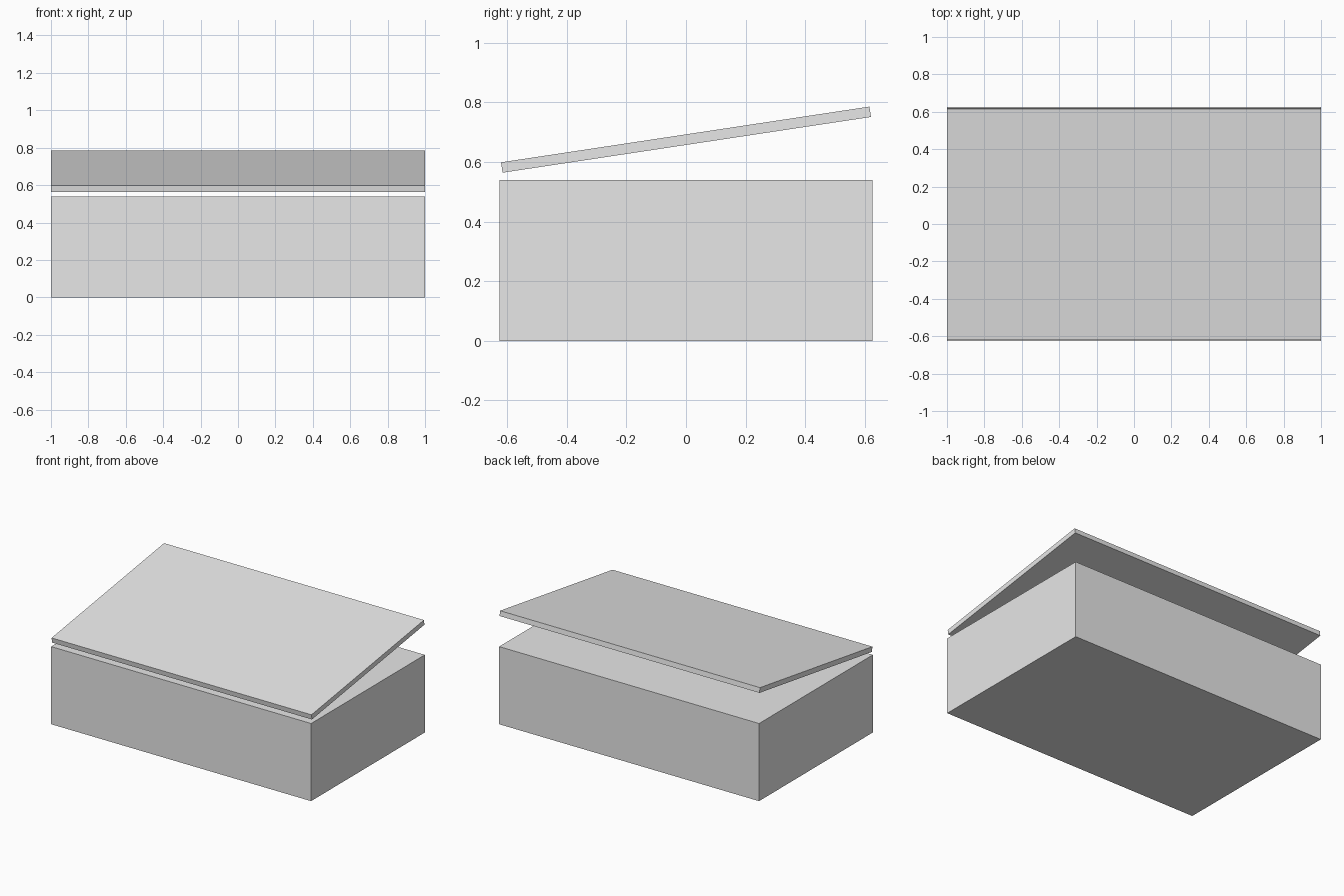
import bpy
import math

default_cube = bpy.data.objects.get("Cube")
if default_cube:
    bpy.data.objects.remove(default_cube, do_unlink=True)

# Single light grey for every part
grey = bpy.data.materials.new("light_grey")
grey.use_nodes = True
colour = (0.8, 0.8, 0.8, 1.0)
grey.diffuse_color = colour
grey.node_tree.nodes["Principled BSDF"].inputs["Base Color"].default_value = colour

WIDTH, DEPTH = 2.0, 1.25
BASE_HEIGHT = 0.54
LID_THICKNESS = 0.035


def box(name, size, centre, tilt=0.0):
    bpy.ops.mesh.primitive_cube_add(size=1, location=centre)
    obj = bpy.context.object
    obj.name = name
    obj.scale = size
    bpy.ops.object.transform_apply(location=False, rotation=False, scale=True)
    obj.rotation_euler.x = tilt
    obj.data.materials.append(grey)
    return obj


# Solid box body
box("box_base", (WIDTH, DEPTH, BASE_HEIGHT), (0, 0, BASE_HEIGHT / 2))

# Thin lid floating above the body, raised towards the back
box("tilted_lid", (WIDTH, DEPTH, LID_THICKNESS), (0, 0, 0.675), math.radians(8.6))
